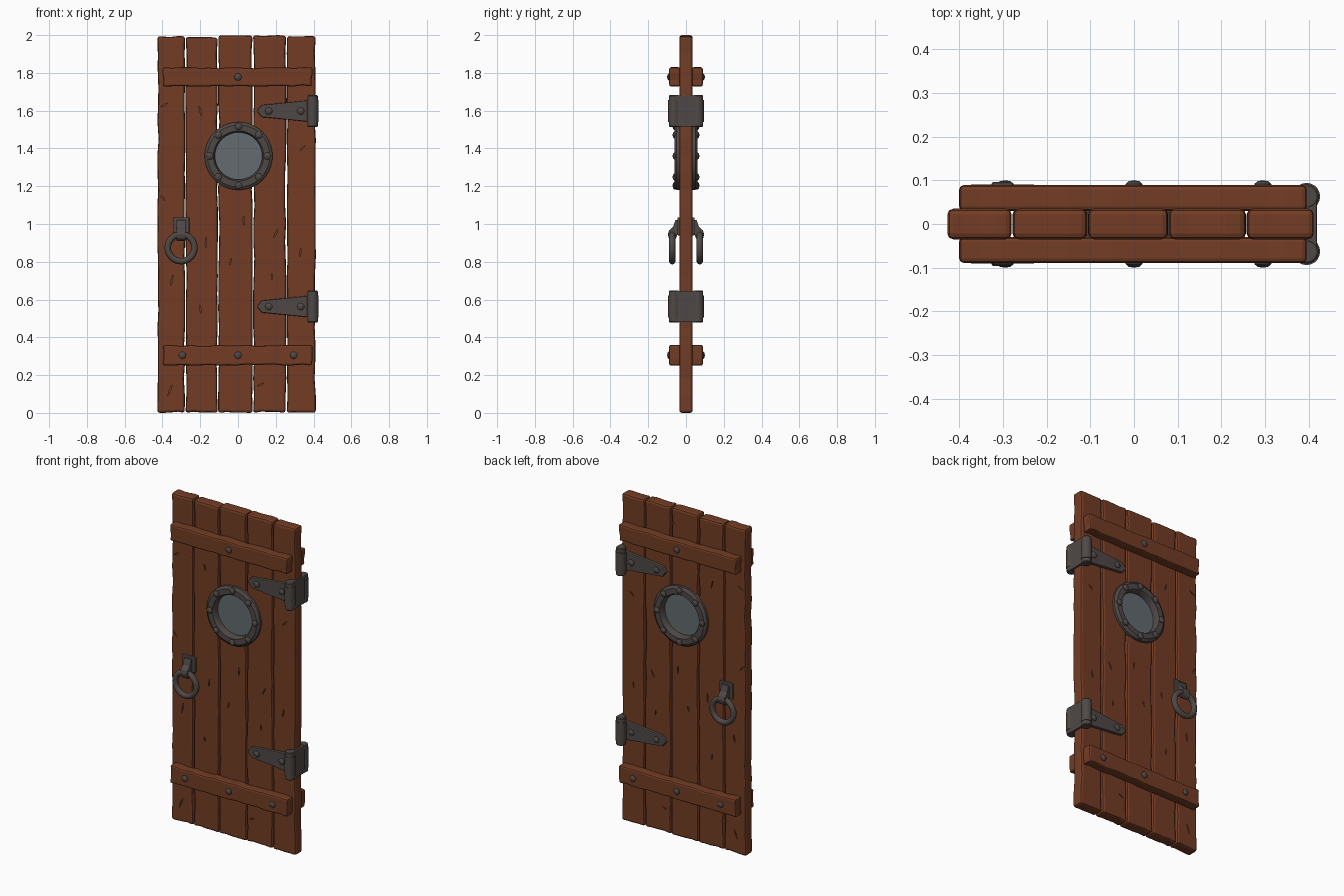
import bpy, bmesh, random
from math import pi, cos, sin, radians
from mathutils import Vector, Matrix

random.seed(7)
if "Cube" in bpy.data.objects:
    bpy.data.objects.remove(bpy.data.objects["Cube"])


def material(name, rgb):
    m = bpy.data.materials.new(name)
    m.use_nodes = True
    m.diffuse_color = (*rgb, 1)
    bsdf = next(n for n in m.node_tree.nodes if n.type == 'BSDF_PRINCIPLED')
    bsdf.inputs["Base Color"].default_value = (*rgb, 1)
    return m


WOOD = material("brown_wood", (0.17, 0.046, 0.018))
IRON = material("dark_iron", (0.078, 0.066, 0.061))
GLASS = material("grey_glass", (0.125, 0.145, 0.16))


def finish(name, bm, mat, mirror=False, bevel=0, smooth=False):
    """Turn a bmesh into an object, optionally mirrored front to back."""
    bmesh.ops.recalc_face_normals(bm, faces=bm.faces)
    me = bpy.data.meshes.new(name)
    bm.to_mesh(me)
    bm.free()
    me.materials.append(mat)
    if smooth:
        me.shade_smooth()
        me.set_sharp_from_angle(angle=radians(35))
    ob = bpy.data.objects.new(name, me)
    bpy.context.collection.objects.link(ob)
    if bevel:
        b = ob.modifiers.new("bevel", 'BEVEL')
        b.width, b.segments = bevel, 2
        b.limit_method, b.angle_limit = 'ANGLE', radians(35)
    if mirror:
        m = ob.modifiers.new("mirror", 'MIRROR')
        m.use_axis = (False, True, False)
        m.use_mirror_merge = False
    return ob


def add_prism(bm, outline, a, b, axis='Y'):
    """Extrude an outline from a to b: (x, z) along Y, or (y, z) along X."""
    def place(p, h):
        return (p[0], h, p[1]) if axis == 'Y' else (h, p[0], p[1])
    low = [bm.verts.new(place(p, a)) for p in outline]
    high = [bm.verts.new(place(p, b)) for p in outline]
    bm.faces.new(low)
    bm.faces.new(high[::-1])
    for i in range(len(low)):
        j = (i + 1) % len(low)
        bm.faces.new((low[i], high[i], high[j], low[j]))


def prism(name, outline, a, b, mat, axis='Y', **kw):
    bm = bmesh.new()
    add_prism(bm, outline, a, b, axis)
    return finish(name, bm, mat, **kw)


def lathe(name, profile, centres, mat, axis='Y', steps=32, **kw):
    """Spin a (radius, height) profile about an axis at each centre."""
    bm = bmesh.new()
    spin_axis = Vector((0, 1, 0) if axis == 'Y' else (0, 0, 1))
    for c in map(Vector, centres):
        vs = [bm.verts.new(c + Vector((r, 0, 0)) + spin_axis * h) for r, h in profile]
        es = [bm.edges.new(pair) for pair in zip(vs, vs[1:])]
        bmesh.ops.spin(bm, geom=vs + es, cent=c, axis=spin_axis,
                       angle=2 * pi, steps=steps, use_duplicate=False)
    bmesh.ops.remove_doubles(bm, verts=bm.verts, dist=0.0002)
    return finish(name, bm, mat, smooth=True, **kw)


def rect(x0, x1, z0, z1):
    return [(x0, z0), (x1, z0), (x1, z1), (x0, z1)]


def worn_rect(x0, x1, z0, z1, nx, nz, wear):
    """Rectangle whose edges wander slightly inwards."""
    def dent():
        return wear * random.random() ** 2
    pts = [(x0 + (x1 - x0) * i / nx, z0 + dent() * (0 < i)) for i in range(nx)]
    pts += [(x1 - dent(), z0 + (z1 - z0) * i / nz) for i in range(nz)]
    pts += [(x1 - (x1 - x0) * i / nx, z1 - dent() * (i != 1)) for i in range(nx)]
    pts += [(x0 + dent(), z1 - (z1 - z0) * i / nz) for i in range(nz)]
    return pts


# Cutters: window opening and shallow cracks in the wood
WINDOW = (0.003, 0, 1.36)
hole = lathe("window_cutter", [(0, -0.2), (0.14, -0.2), (0.14, 0.2), (0, 0.2)], [WINDOW], WOOD)
bm = bmesh.new()
cracks = [(-0.39, 1.63, 0.5), (-0.4, 1.14, 2.3), (-0.35, 0.7, 1.4), (-0.2, 0.55, 1.7),
          (-0.17, 0.9, 1.5), (-0.2, 1.6, 1.8), (-0.04, 0.8, 1.3), (0.03, 1.02, 1.6),
          (0.12, 0.15, 0.4), (0.2, 0.95, 1.1), (0.18, 0.72, 1.7), (0.34, 1.4, 0.8),
          (0.33, 0.85, 1.4), (-0.36, 0.12, 1.2)]
for x, z, turn in cracks:
    along = Vector((cos(turn), sin(turn))) * random.uniform(0.02, 0.04)
    across = Vector((-sin(turn), cos(turn))) * 0.004
    mid = Vector((x, z))
    add_prism(bm, [mid - along, mid + across, mid + along, mid - across], -0.06, -0.027)
crack = finish("crack_cutter", bm, WOOD, mirror=True)
for cutter in (hole, crack):
    cutter.hide_render = True
    cutter.display_type = 'WIRE'

# Planks
seams = [-0.428, -0.279, -0.106, 0.079, 0.257, 0.413]
tops = [1.995, 1.99, 1.998, 2.0, 1.995]
for i, top in enumerate(tops):
    outline = worn_rect(seams[i] + 0.001, seams[i + 1] - 0.001, 0, top, 4, 22, 0.007)
    plank = prism(f"plank_{i + 1}", outline, -0.035, 0.035, WOOD, bevel=0.013)
    for cutter in (hole, crack):
        cut = plank.modifiers.new("cut", 'BOOLEAN')
        cut.operation, cut.solver, cut.object = 'DIFFERENCE', 'EXACT', cutter

# Cross battens on both faces
for name, z0, z1 in (("lower_batten", 0.25, 0.36), ("upper_batten", 1.728, 1.83)):
    prism(name, worn_rect(-0.4, 0.395, z0, z1, 16, 3, 0.007), -0.089, -0.03,
          WOOD, mirror=True, bevel=0.01)

# Rivets
dome = [(0, -0.012), (0.012, -0.01), (0.019, -0.004), (0.02, 0.008), (0, 0.008)]
lathe("batten_rivets", dome, [(x, -0.088, 0.305) for x in (-0.295, 0, 0.295)]
      + [(0, -0.088, 1.778)], IRON, steps=12, mirror=True)

# Round window
frame = [(0.125, 0), (0.125, -0.048), (0.133, -0.06), (0.165, -0.06),
         (0.18, -0.049), (0.18, -0.025), (0.145, -0.025), (0.145, 0)]
lathe("window_frame", frame, [WINDOW], IRON, steps=40, mirror=True)
lathe("window_glass", [(0, -0.02), (0.13, -0.02), (0.13, 0.02), (0, 0.02)], [WINDOW], GLASS, steps=40)
lathe("window_rivets", dome, [(WINDOW[0] + 0.152 * cos(k * pi / 4), -0.059,
                               WINDOW[2] + 0.157 * sin(k * pi / 4)) for k in range(8)],
      IRON, steps=12, mirror=True)

# Hinges: tapered strap, barrel with knuckle, and plate round the door edge
for name, z in (("lower", 0.563), ("upper", 1.598)):
    strap = [(0.1, z), (0.125, z - 0.032), (0.385, z - 0.058),
             (0.385, z + 0.058), (0.125, z + 0.032)]
    prism(f"{name}_hinge_strap", strap, -0.052, -0.03, IRON, mirror=True, bevel=0.005)
    lathe(f"{name}_hinge_rivets", dome, [(x, -0.051, z) for x in (0.163, 0.332)],
          IRON, steps=12, mirror=True)
    barrel = [(0, -0.084), (0.024, -0.084), (0.028, -0.079), (0.028, -0.058), (0.031, -0.058)]
    barrel += [(r, -h) for r, h in reversed(barrel)]
    lathe(f"{name}_hinge_barrel", barrel, [(0.395, -0.063, z)], IRON, axis='Z', steps=20, mirror=True)
    prism(f"{name}_hinge_edge_plate", rect(0.385, 0.419, z - 0.083, z + 0.083),
          -0.064, 0.064, IRON, bevel=0.003)

# Ring handles
prism("handle_plate", rect(-0.345, -0.257, 0.94, 1.035), -0.046, -0.03, IRON, mirror=True, bevel=0.005)
hook = [(-0.035, 1.022), (-0.056, 1.022), (-0.068, 0.985), (-0.09, 0.966), (-0.096, 0.945),
        (-0.09, 0.922), (-0.074, 0.91), (-0.055, 0.92), (-0.045, 0.945), (-0.035, 0.955)]
prism("handle_hook", hook, -0.326, -0.277, IRON, axis='X', mirror=True, bevel=0.004)
ring = [(0.071 + 0.017 * cos(k * pi / 6), 0.017 * sin(k * pi / 6)) for k in range(13)]
lathe("handle_ring", ring, [(-0.301, -0.073, 0.874)], IRON, mirror=True)
